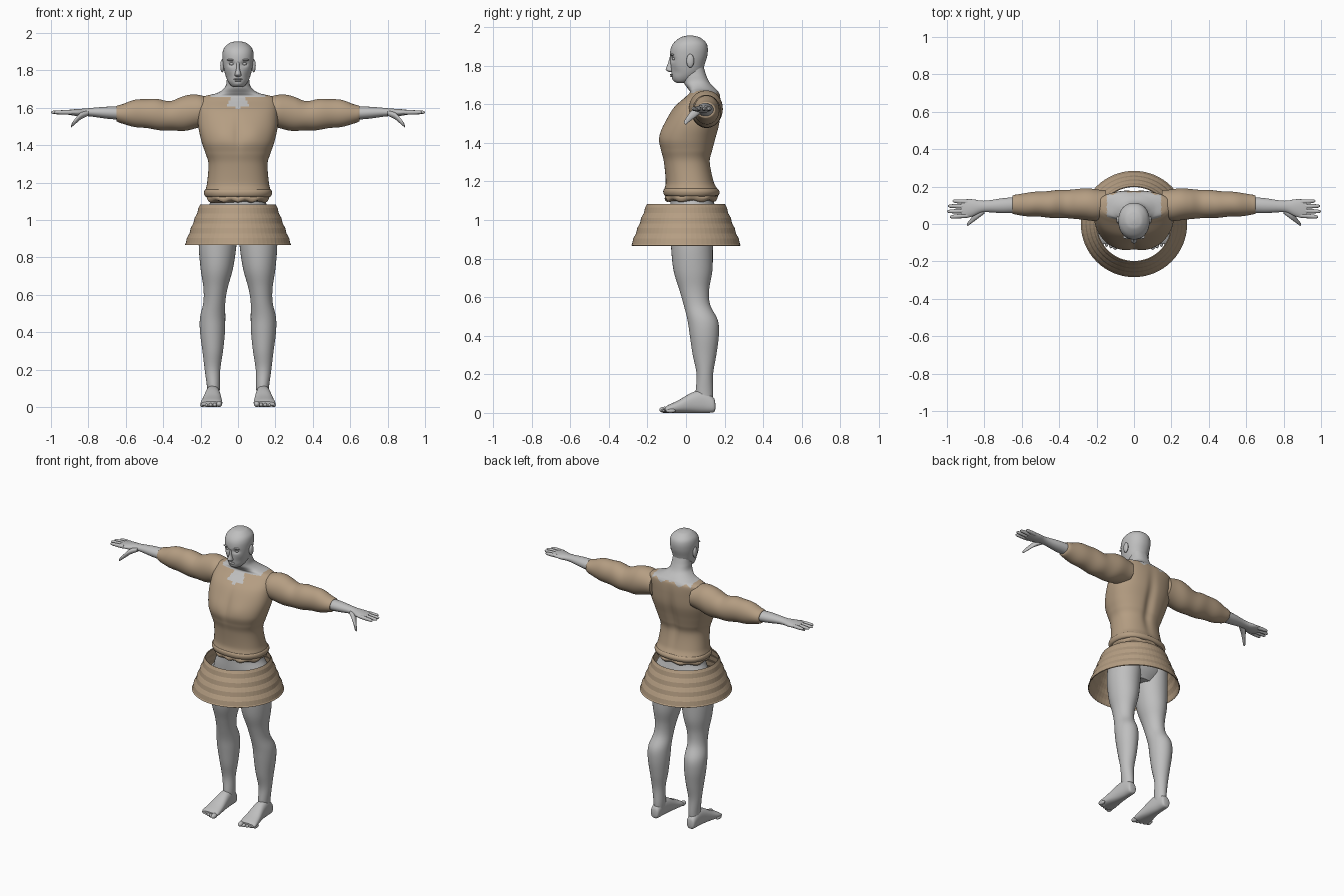
import bpy, bmesh, math
from mathutils import Matrix, Vector

cube = bpy.data.objects.get("Cube")
if cube:
    bpy.data.objects.remove(cube)

parts = []


def material(name, rgb):
    m = bpy.data.materials.new(name)
    m.use_nodes = True
    m.diffuse_color = (*rgb, 1)
    bsdf = next(n for n in m.node_tree.nodes if n.type == 'BSDF_PRINCIPLED')
    bsdf.inputs["Base Color"].default_value = (*rgb, 1)
    return m


skin = material("grey skin", (.52, .52, .52))
cloth = material("tan cloth", (.46, .34, .225))


def finish(name, bm, mats, mirror):
    bmesh.ops.recalc_face_normals(bm, faces=bm.faces)
    mesh = bpy.data.meshes.new(name)
    bm.to_mesh(mesh)
    bm.free()
    for m in mats:
        mesh.materials.append(m)
    ob = bpy.data.objects.new(name, mesh)
    bpy.context.collection.objects.link(ob)
    if mirror:
        ob.modifiers.new("Mirror", 'MIRROR').use_mirror_merge = False
    parts.append(ob)
    return ob


def smooth_rows(rows, sub):
    """Catmull-Rom interpolation between section rows."""
    out = []
    for i in range(len(rows) - 1):
        a, b, c, d = (rows[max(0, min(len(rows) - 1, i + k))] for k in (-1, 0, 1, 2))
        for s in range(sub):
            t = s / sub
            out.append([q + .5 * t * (r - p + t * (2 * p - 5 * q + 4 * r - w + t * (3 * (q - r) + w - p)))
                        for p, q, r, w in zip(a, b, c, d)])
    return out + [list(rows[-1])]


def loft(name, axis, rows, mats, segs=32, sub=5, power=2.0, mirror=False, cap=True, tweak=None):
    """Skin rounded sections; each row is position along axis, then low/high of the other two axes."""
    bm = bmesh.new()
    rings = []
    for t, a0, a1, b0, b1 in smooth_rows(rows, sub):
        ring = []
        for k in range(segs):
            ang = math.tau * k / segs
            c, s = math.cos(ang), math.sin(ang)
            u = (a0 + a1) / 2 + (a1 - a0) / 2 * math.copysign(abs(c) ** (2 / power), c)
            v = (b0 + b1) / 2 + (b1 - b0) / 2 * math.copysign(abs(s) ** (2 / power), s)
            co = Vector({'x': (t, u, v), 'y': (u, t, v), 'z': (u, v, t)}[axis])
            if tweak:
                tweak(co)
            ring.append(bm.verts.new(co))
        rings.append(ring)
    for low, high in zip(rings, rings[1:]):
        for k in range(segs):
            n = (k + 1) % segs
            bm.faces.new((low[k], low[n], high[n], high[k]))
    if cap:
        bm.faces.new(rings[0])
        bm.faces.new(rings[-1])
    return finish(name, bm, mats, mirror)


def blob(name, loc, size, mirror=False):
    bm = bmesh.new()
    bmesh.ops.create_uvsphere(bm, u_segments=20, v_segments=12, radius=1,
                              matrix=Matrix.Translation(loc) @ Matrix.Diagonal((*size, 1)))
    return finish(name, bm, [skin], mirror)


def sym(rows):
    return [(t, -w, w, y0, y1) for t, w, y0, y1 in rows]


def dent(x, z, cx, cz, rx, rz):
    return math.exp(-((abs(x) - cx) / rx) ** 2 - ((z - cz) / rz) ** 2)


# Tunic body and neck in one surface, with spine groove and chest muscles
def torso_shape(co):
    if co.y > .05:
        co.y -= .016 * dent(co.x, co.z, 0, 1.4, .03, .17)
    elif co.y < -.02:
        co.y -= .008 * dent(co.x, co.z, .08, 1.46, .06, .06)
        co.y += .006 * dent(co.x, co.z, 0, 1.46, .02, .1)


torso = loft("tunic_body_and_neck", 'z', sym([
    (1.13, .17, -.1, .15), (1.155, .175, -.112, .165), (1.2, .165, -.105, .145),
    (1.3, .158, -.115, .127), (1.36, .175, -.13, .14), (1.42, .195, -.138, .155),
    (1.5, .212, -.11, .175), (1.58, .212, -.065, .18), (1.64, .205, 0, .178),
    (1.662, .18, .02, .17), (1.68, .11, .01, .155), (1.71, .07, -.01, .125),
    (1.75, .06, -.015, .105), (1.8, .055, -.01, .09)]),
    [cloth, skin], segs=160, sub=10, power=2.3, tweak=torso_shape)


# Ragged neckline: skin above it, cloth below
def is_skin(c):
    x = abs(c.x)
    if c.z > 1.685:
        return True
    if c.y < .05 and x < .06 - .45 * (c.z - 1.607):
        return c.z > 1.585 + 1.2 * min(x, .02)
    edge = 1.657 if c.y < .08 else 1.652 + .012 * math.sin(70 * x)
    return x < .145 and c.z > edge


for f in torso.data.polygons:
    f.material_index = int(is_skin(f.center))


# Rolled hem with a wavy lower fold
def wavy(co):
    co.z += .006 * math.sin(9 * math.atan2(co.y, co.x))


loft("hem_roll", 'z', sym([
    (1.122, .165, -.095, .15), (1.128, .176, -.112, .168), (1.145, .182, -.118, .174),
    (1.16, .178, -.114, .166), (1.166, .165, -.1, .15)]), [cloth], segs=64, power=2.3)
loft("hem_fold", 'z', sym([
    (1.098, .152, -.09, .142), (1.104, .162, -.106, .158), (1.12, .168, -.11, .165),
    (1.135, .16, -.1, .15)]), [cloth], segs=72, power=2.3, tweak=wavy)

# Tiered skirt: an open flared shell
tiers = []
for i in range(4):
    z, r = 1.082 - .0535 * i, .202 + .0205 * i
    for dz, dr in ((0, 0), (.018, .01), (.046, .016)):
        tiers.append((z - dz, r + dr, -r - dr, r + dr))
tiers.append((.868, .284, -.284, .284))
skirt = loft("skirt", 'z', sym(tiers), [cloth], segs=64, sub=1, cap=False)
shell = skirt.modifiers.new("Thickness", 'SOLIDIFY')
shell.thickness = .005

# Sleeves with soft folds
def folds(co):
    k = 1 + .025 * math.sin(45 * co.x + 14 * co.y)
    co.y = .11 + (co.y - .11) * k
    co.z = 1.57 + (co.z - 1.57) * k


loft("sleeves", 'x', [
    (.15, .03, .18, 1.51, 1.65), (.22, .015, .188, 1.49, 1.673), (.3, .028, .188, 1.478, 1.658),
    (.37, .03, .182, 1.478, 1.637), (.45, .035, .178, 1.486, 1.648), (.54, .04, .17, 1.497, 1.644),
    (.62, .048, .16, 1.515, 1.62), (.648, .053, .152, 1.527, 1.612), (.65, .06, .14, 1.54, 1.6)],
    [cloth], segs=40, sub=8, mirror=True, tweak=folds)

# Forearms, palms, fingers and thumbs
loft("forearms_and_palms", 'x', [
    (.62, .06, .145, 1.535, 1.606), (.7, .058, .138, 1.542, 1.606), (.78, .063, .126, 1.553, 1.6),
    (.82, .06, .125, 1.556, 1.596), (.86, .042, .132, 1.556, 1.594), (.9, .032, .132, 1.562, 1.59),
    (.925, .038, .126, 1.567, 1.586)], [skin], mirror=True)
for name, y, tip_y, end in (("index", .045, .038, .985), ("middle", .07, .067, 1.0),
                            ("ring", .094, .096, .995), ("little", .118, .123, .97)):
    rows = []
    for t, r in ((0, .012), (.5, .0115), (.88, .009), (1, .003)):
        x, cy = .89 + (end - .89) * t, y + (tip_y - y) * t
        rows.append((x, cy - r, cy + r, 1.576 - r, 1.576 + r))
    loft(name + "_fingers", 'x', rows, [skin], segs=14, mirror=True)
loft("thumbs", 'x', [
    (.8, .055, .09, 1.558, 1.585), (.84, .025, .07, 1.538, 1.575), (.87, .003, .033, 1.513, 1.543),
    (.888, -.01, .01, 1.498, 1.518), (.893, -.005, .003, 1.495, 1.502)], [skin], segs=18, mirror=True)

# Hips and legs
loft("hips", 'z', sym([(.88, .12, -.05, .11), (.94, .19, -.075, .145), (1.02, .185, -.08, .16),
                       (1.09, .15, -.08, .145), (1.15, .145, -.08, .13)]), [skin], segs=40)
loft("legs", 'z', [
    (.04, .103, .163, .06, .135), (.1, .097, .165, .05, .14), (.2, .095, .178, .055, .14),
    (.3, .08, .19, .035, .157), (.4, .07, .203, .02, .17), (.48, .068, .203, .008, .165),
    (.56, .068, .185, -.012, .125), (.64, .055, .185, -.035, .12), (.74, .027, .2, -.065, .137),
    (.87, .008, .21, -.078, .14), (.98, .005, .2, -.08, .15)], [skin], segs=36, mirror=True)

# Feet with toes
loft("feet", 'y', [
    (.152, .12, .15, .02, .05), (.142, .106, .164, .003, .08), (.09, .1, .17, 0, .115),
    (.03, .093, .178, 0, .105), (-.04, .086, .192, 0, .065), (-.09, .084, .2, 0, .042),
    (-.108, .09, .195, .006, .03)], [skin], power=2.4, mirror=True)
for i in range(5):
    r = .016 if i == 0 else .0115
    blob("toes_%d" % (i + 1), (.101 + .0225 * i, -.112 + .008 * i, r), (r, .026, r), True)


# Head with eye sockets and hollow cheeks
def face_shape(co):
    if co.y < 0:
        co.y += .013 * dent(co.x, co.z, .034, 1.835, .018, .012)
        co.y += .006 * dent(co.x, co.z, .05, 1.765, .02, .025)
        co.y -= .006 * dent(co.x, co.z, 0, 1.725, .025, .012)


loft("head", 'z', sym([
    (1.711, .018, -.048, -.01), (1.718, .036, -.057, .02), (1.74, .053, -.071, .06),
    (1.77, .066, -.076, .085), (1.81, .076, -.08, .098), (1.85, .082, -.083, .11),
    (1.89, .083, -.079, .113), (1.92, .074, -.062, .103), (1.945, .048, -.03, .073),
    (1.953, .025, -.006, .048), (1.956, .005, .015, .027)]),
    [skin], segs=72, sub=6, power=2.15, tweak=face_shape)
loft("nose", 'z', sym([(1.766, .008, -.085, -.06), (1.773, .017, -.099, -.06), (1.783, .016, -.105, -.06),
                       (1.81, .009, -.094, -.06), (1.845, .008, -.085, -.06)]), [skin], segs=20)
blob("eyes", (.033, -.061, 1.835), (.014, .011, .008), True)
blob("brows", (.034, -.07, 1.856), (.025, .01, .006), True)
blob("upper_lip", (0, -.073, 1.753), (.024, .011, .004))
blob("lower_lip", (0, -.071, 1.745), (.02, .011, .005))
blob("ears", (.084, .022, 1.825), (.011, .02, .035), True)

# Smooth shading that keeps hard creases
bpy.ops.object.select_all(action='DESELECT')
for ob in parts:
    ob.select_set(True)
bpy.context.view_layer.objects.active = torso
bpy.ops.object.shade_smooth_by_angle(angle=math.radians(40))
skirt.data.shade_flat()
